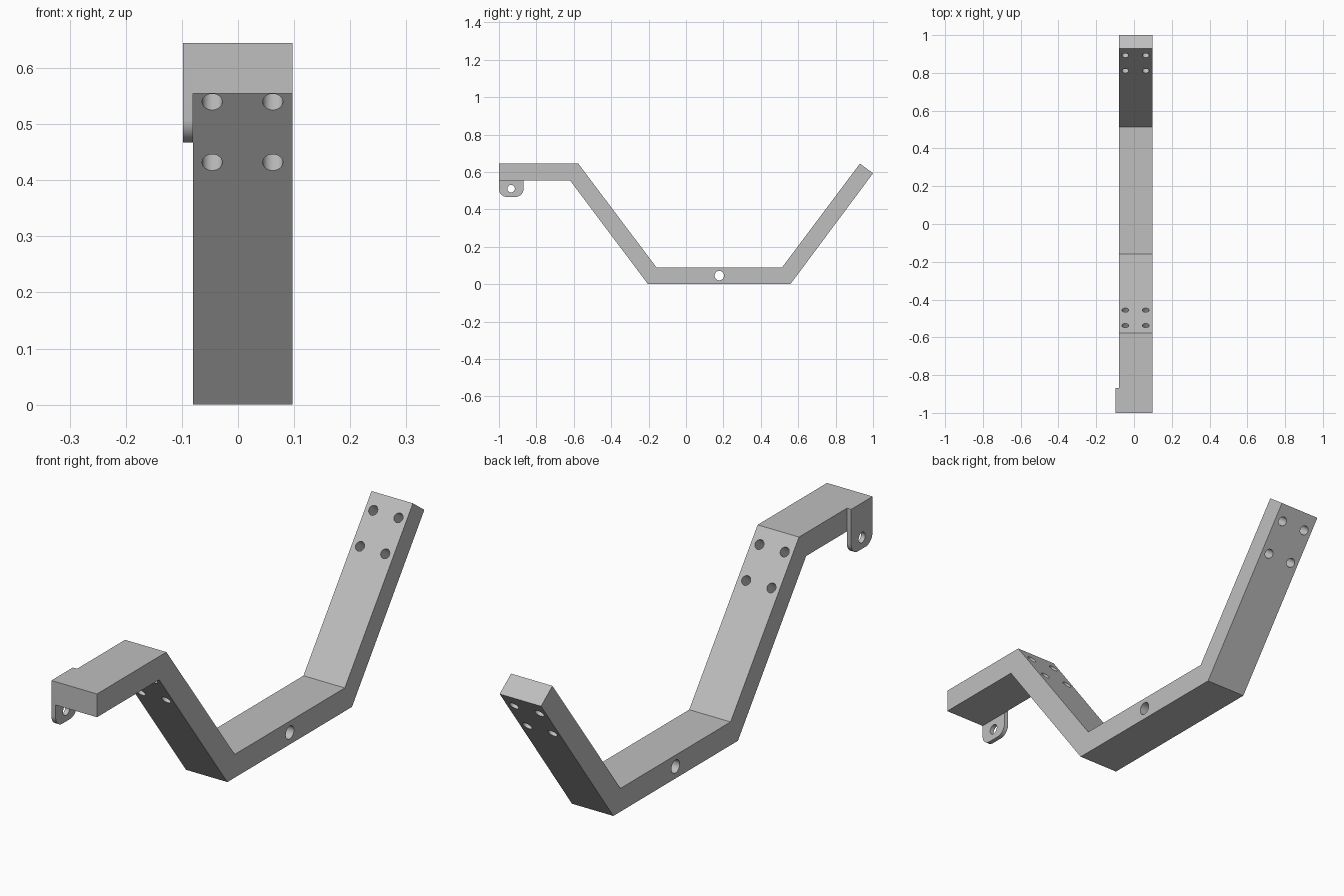
import bpy, bmesh
from math import atan2, cos, sin, pi, radians
from mathutils import Vector, Matrix

cube = bpy.data.objects.get("Cube")
if cube:
    bpy.data.objects.remove(cube, do_unlink=True)

steel = bpy.data.materials.new("light_grey_metal")
steel.use_nodes = True
steel.diffuse_color = (0.52, 0.52, 0.52, 1)
steel.node_tree.nodes["Principled BSDF"].inputs["Base Color"].default_value = (0.52, 0.52, 0.52, 1)

X0, X1 = -0.08, 0.097      # sides of the strap
TOP, THICK = 0.645, 0.09
MID = 0.178                # symmetry line of the cradle


def add_object(name, bm):
    bmesh.ops.recalc_face_normals(bm, faces=bm.faces[:])
    mesh = bpy.data.meshes.new(name)
    bm.to_mesh(mesh)
    bm.free()
    mesh.materials.append(steel)
    obj = bpy.data.objects.new(name, mesh)
    bpy.context.collection.objects.link(obj)
    return obj


def extrude_profile(name, points, x0, x1):
    """Sweep a y-z outline along x."""
    bm = bmesh.new()
    face = bm.faces.new([bm.verts.new((x0, y, z)) for y, z in points])
    swept = bmesh.ops.extrude_face_region(bm, geom=[face])["geom"]
    verts = [v for v in swept if isinstance(v, bmesh.types.BMVert)]
    bmesh.ops.translate(bm, verts=verts, vec=(x1 - x0, 0, 0))
    return add_object(name, bm)


def drill(target, holes):
    """Cut round holes given as (centre, axis, radius, length)."""
    bm = bmesh.new()
    for centre, axis, radius, length in holes:
        turn = Vector((0, 0, 1)).rotation_difference(Vector(axis)).to_matrix().to_4x4()
        bmesh.ops.create_cone(bm, cap_ends=True, segments=40, radius1=radius,
                              radius2=radius, depth=length,
                              matrix=Matrix.Translation(centre) @ turn)
    cutter = add_object(target.name + "_cutter", bm)
    mod = target.modifiers.new("holes", 'BOOLEAN')
    mod.operation, mod.solver, mod.object = 'DIFFERENCE', 'EXACT', cutter
    bpy.ops.object.select_all(action='DESELECT')
    bpy.context.view_layer.objects.active = target
    target.select_set(True)
    bpy.ops.object.modifier_apply(modifier=mod.name)
    bpy.data.objects.remove(cutter, do_unlink=True)
    bpy.ops.object.shade_smooth_by_angle(angle=radians(30))


# Bent strap: flat lip, sloping arm, flat base, sloping arm
strap = extrude_profile("bent_strap", [
    (-1, TOP), (-0.576, TOP), (-0.158, THICK), (0.514, THICK), (0.93, TOP),
    (1, 0.593), (0.558, 0), (-0.203, 0), (-0.62, TOP - THICK), (-1, TOP - THICK)],
    X0, X1)

# Four bolt holes through each arm and one across the base
holes = [((0, MID, 0.046), (1, 0, 0), 0.025, 0.5)]
for side in (-1, 1):
    for x in (-0.046, 0.062):
        for reach, z in ((0.715, 0.593), (0.634, 0.485)):
            axis = (0, side * 0.8, -0.6)
            holes.append(((x, MID + side * (reach + 0.035), z - 0.026), axis, 0.018, 0.14))
drill(strap, holes)

# Side tab with two rounded lower corners
r, low, back = 0.042, 0.467, -0.869
outline = [(-1, TOP)]
for cy, start in ((-1 + r, pi), (back - r, 1.5 * pi)):
    for i in range(13):
        a = start + i / 12 * pi / 2
        outline.append((cy + r * cos(a), low + r + r * sin(a)))
outline.append((back, TOP))
tab = extrude_profile("side_tab", outline, -0.098, X0)
drill(tab, [((-0.09, -0.935, 0.511), (1, 0, 0), 0.02, 0.2)])
